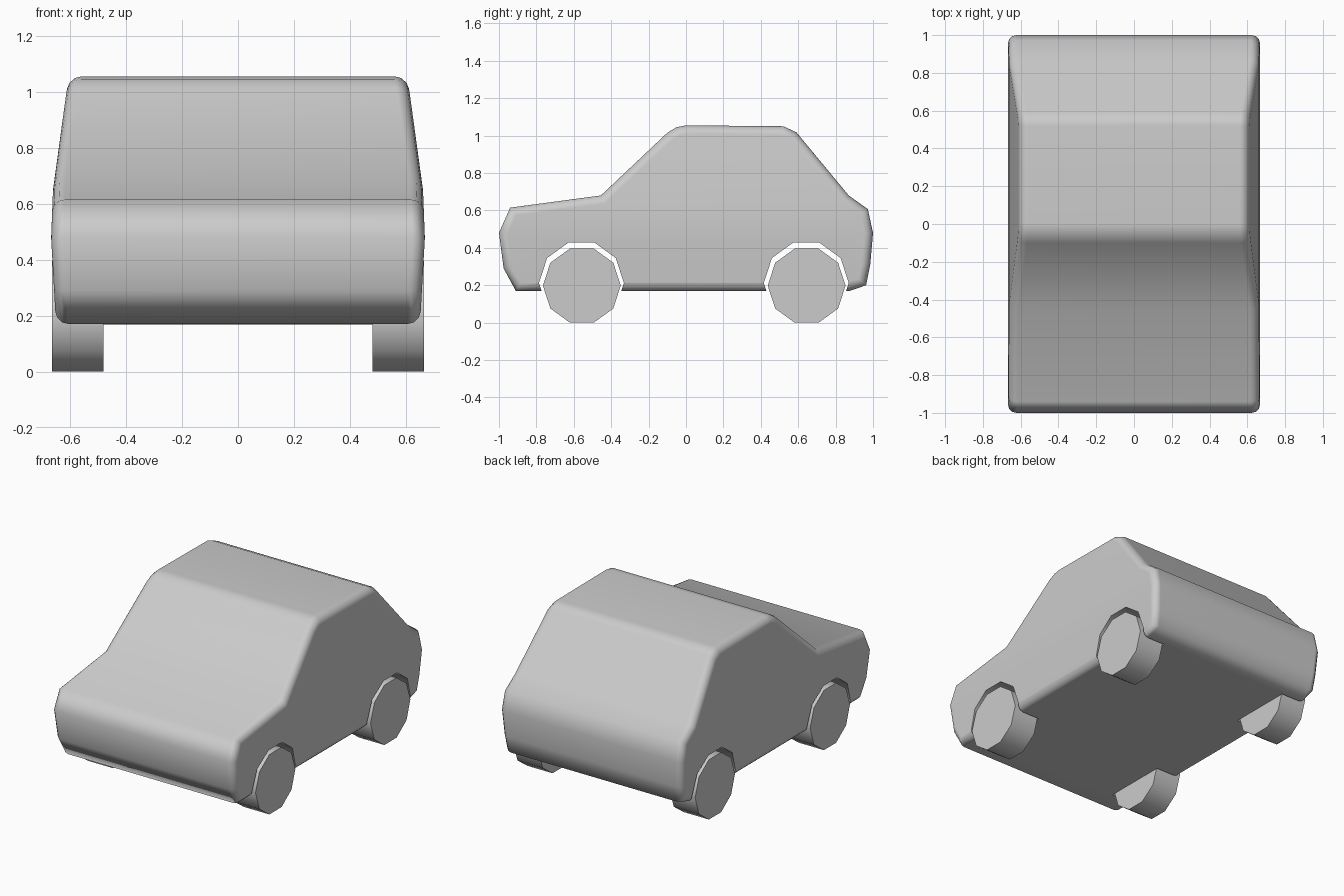
import bpy, bmesh, math
from mathutils import Matrix

if "Cube" in bpy.data.objects:
    bpy.data.objects.remove(bpy.data.objects["Cube"])

WHEEL_Y = (-0.557, 0.645)


def make_object(name, bm):
    me = bpy.data.meshes.new(name)
    bm.to_mesh(me)
    bm.free()
    ob = bpy.data.objects.new(name, me)
    bpy.context.collection.objects.link(ob)
    return ob


def smooth(ob, degrees):
    bpy.ops.object.select_all(action='DESELECT')
    ob.select_set(True)
    bpy.context.view_layer.objects.active = ob
    bpy.ops.object.shade_smooth_by_angle(angle=math.radians(degrees))


def add_disc(bm, x0, x1, y, z, r):
    # ten-sided cylinder along x, flat side down
    m = Matrix.Translation(((x0 + x1) / 2, y, z)) @ Matrix.Rotation(math.pi / 2, 4, 'Y')
    res = bmesh.ops.create_cone(bm, cap_ends=True, segments=10, radius1=r, radius2=r,
                                depth=abs(x1 - x0))
    vs = res['verts']
    # put a vertex on the horizontal axis
    a = math.atan2(vs[0].co.y, vs[0].co.x)
    bmesh.ops.transform(bm, verts=vs, matrix=m @ Matrix.Rotation(math.pi / 2 - a, 4, 'Z'))


def half_width(z):
    pts = [(0.16, 0.65), (0.48, 0.668), (0.68, 0.66), (1.06, 0.604)]
    for (z0, w0), (z1, w1) in zip(pts, pts[1:]):
        if z <= z1:
            return w0 + (w1 - w0) * (z - z0) / (z1 - z0)
    return pts[-1][1]


# Body: side profile extruded, tapered and rounded along the rims
profile = [(-0.91, 0.17), (-0.975, 0.29), (-1.0, 0.48), (-0.94, 0.615), (-0.455, 0.68),
           (-0.1, 1.015), (-0.05, 1.045), (0.0, 1.055), (0.52, 1.05), (0.59, 1.018),
           (0.87, 0.68), (0.972, 0.607), (1.0, 0.48), (0.985, 0.31), (0.963, 0.2),
           (0.87, 0.168)]
bm = bmesh.new()
face = bm.faces.new([bm.verts.new((-0.6, y, z)) for y, z in profile])
ext = bmesh.ops.extrude_face_region(bm, geom=[face])
for v in ext['geom']:
    if isinstance(v, bmesh.types.BMVert):
        v.co.x = 0.6
for z in (0.48, 0.68):
    bmesh.ops.bisect_plane(bm, geom=bm.verts[:] + bm.edges[:] + bm.faces[:],
                           plane_co=(0, 0, z), plane_no=(0, 0, 1), dist=1e-5)
for v in bm.verts:
    v.co.x = math.copysign(half_width(v.co.z), v.co.x)
bmesh.ops.recalc_face_normals(bm, faces=bm.faces[:])
bm.normal_update()
rims = [e for e in bm.edges if len(e.link_faces) == 2 and
        sum(abs(f.normal.x) > 0.7 for f in e.link_faces) == 1]
bmesh.ops.bevel(bm, geom=rims, offset=0.045, segments=3, profile=0.5, affect='EDGES',
                clamp_overlap=False)
body = make_object("car_body", bm)

# Wheel arches, cut from both sides
bm = bmesh.new()
for y in WHEEL_Y:
    for s in (-1, 1):
        add_disc(bm, s * 0.475, s * 0.9, y - 0.002, 0.212, 0.227)
bmesh.ops.recalc_face_normals(bm, faces=bm.faces[:])
cutter = make_object("arch_cutter", bm)
cutter.hide_render = True
mod = body.modifiers.new("arches", 'BOOLEAN')
mod.operation = 'DIFFERENCE'
mod.solver = 'EXACT'
mod.object = cutter
bpy.context.view_layer.update()
cut = bpy.data.meshes.new_from_object(
    body.evaluated_get(bpy.context.evaluated_depsgraph_get()))
body.modifiers.clear()
body.data = cut
bpy.data.objects.remove(cutter)

# The body is a hollow shell: open the inner ends of the arches
bm = bmesh.new()
bm.from_mesh(cut)
caps = [f for f in bm.faces if all(abs(abs(v.co.x) - 0.475) < 1e-3 for v in f.verts)]
bmesh.ops.delete(bm, geom=caps, context='FACES')
bm.to_mesh(cut)
bm.free()
smooth(body, 65)
wn = body.modifiers.new("normals", 'WEIGHTED_NORMAL')
wn.keep_sharp = True

# Wheels
for end, y in zip(("front", "rear"), WHEEL_Y):
    for side, s in (("left", 1), ("right", -1)):
        bm = bmesh.new()
        add_disc(bm, s * 0.48, s * 0.664, y, 0.198, 0.208)
        bmesh.ops.recalc_face_normals(bm, faces=bm.faces[:])
        smooth(make_object(f"{end}_{side}_wheel", bm), 40)
